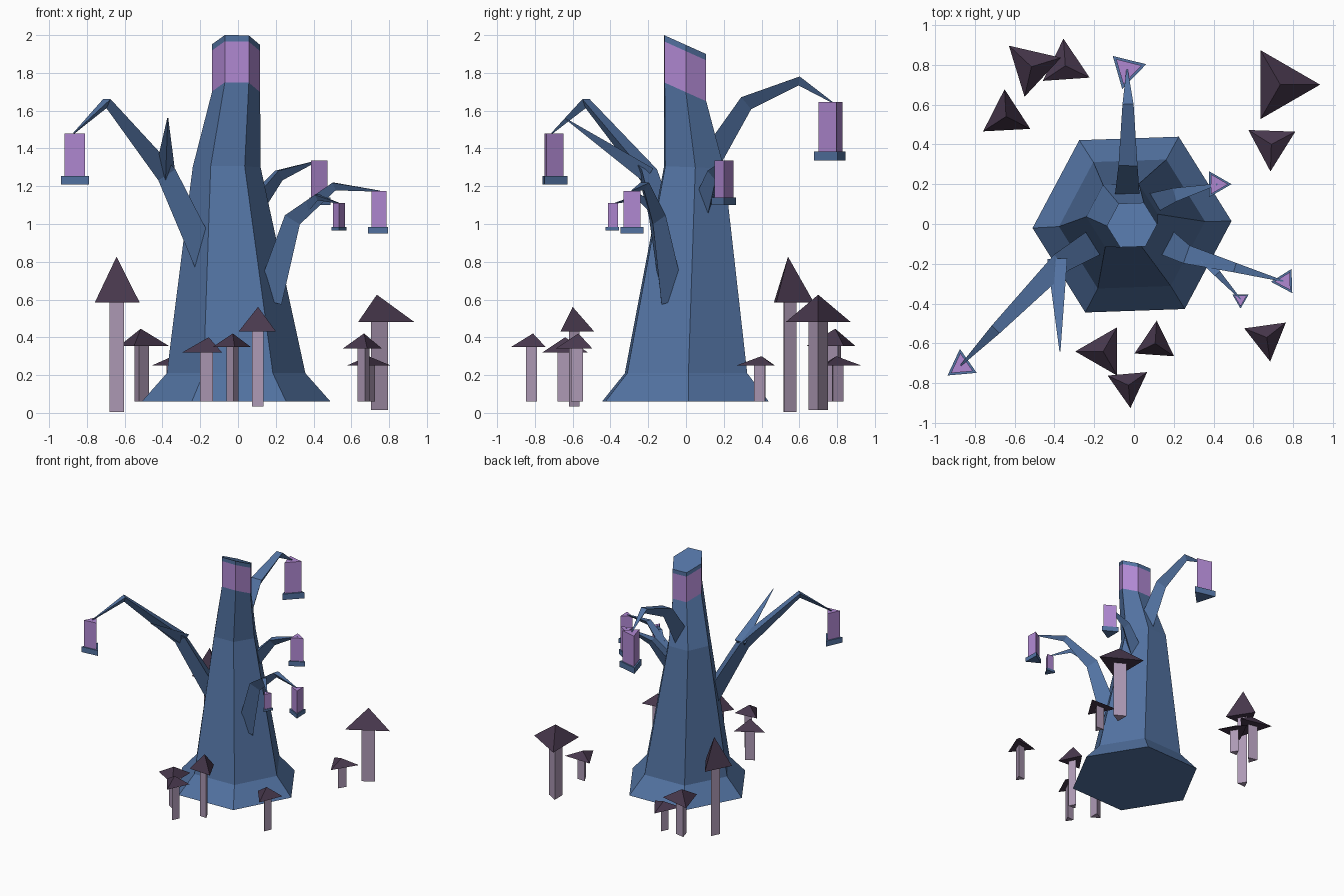
import bpy
from math import sin, cos, radians
from mathutils import Vector

if "Cube" in bpy.data.objects:
    bpy.data.objects.remove(bpy.data.objects["Cube"])


def material(name, rgb):
    m = bpy.data.materials.new(name)
    m.diffuse_color = (*rgb, 1)
    m.use_nodes = True
    m.node_tree.nodes["Principled BSDF"].inputs["Base Color"].default_value = m.diffuse_color
    return m


BARK = material("bark_blue", (0.085, 0.17, 0.36))
GLOW = material("glow_purple", (0.44, 0.25, 0.65))
CAP = material("cap_dark", (0.065, 0.04, 0.075))
STEM = material("stem_pale", (0.42, 0.32, 0.46))


def loft(name, rings, mats, bands=()):
    """Skin equal-sized vertex rings, close both ends; bands use the second material."""
    n = len(rings[0])
    verts = [v for r in rings for v in r]
    faces = [tuple(range(n))[::-1], tuple(range(len(verts) - n, len(verts)))]
    index = [0, 0]
    for k in range(len(rings) - 1):
        for i in range(n):
            j = (i + 1) % n
            faces.append((k * n + i, k * n + j, k * n + n + j, k * n + n + i))
            index.append(1 if k in bands else 0)
    mesh = bpy.data.meshes.new(name)
    mesh.from_pydata(verts, [], faces)
    for m in mats:
        mesh.materials.append(m)
    for p, i in zip(mesh.polygons, index):
        p.material_index = i
    ob = bpy.data.objects.new(name, mesh)
    bpy.context.collection.objects.link(ob)
    return ob


def ring(x, y, z, r, n=3, turn=0, slope=0):
    out = []
    for i in range(n):
        a = radians(turn) + i * radians(360) / n
        out.append((x + r * cos(a), y + r * sin(a), z + slope * r * sin(a)))
    return out


def branch(name, pts, radii):
    """Three-sided tapered limb: flat on top, ridge underneath."""
    pts = [Vector(p) for p in pts]
    rings = []
    for i, (p, r) in enumerate(zip(pts, radii)):
        t = Vector()
        if i > 0:
            t += (p - pts[i - 1]).normalized()
        if i < len(pts) - 1:
            t += (pts[i + 1] - p).normalized()
        t.normalize()
        side = t.cross(Vector((0, 0, 1))).normalized()
        up = side.cross(t)
        rings.append([p - up * r, p + (up * 0.5 + side * 0.87) * r,
                      p + (up * 0.5 - side * 0.87) * r])
    # ring order runs so that the faces point outwards
    loft(name, [r[::-1] for r in rings] if
         (rings[0][1] - rings[0][0]).cross(rings[0][2] - rings[0][0]).dot(pts[1] - pts[0]) < 0
         else rings, [BARK])


def lantern(name, x, y, bottom, ledge, top, r_base, r_body, turn):
    loft(name + "_base", [ring(x, y, bottom, r_base, 3, turn),
                          ring(x, y, ledge, r_base, 3, turn)], [BARK])
    loft(name + "_body", [ring(x, y, ledge, r_body, 3, turn),
                          ring(x, y, top, r_body, 3, turn)], [GLOW])


def mushroom(name, x, y, foot, brim, tip, r_cap, r_stem, turn):
    loft(name + "_stem", [ring(x, y, foot, r_stem, 3, turn),
                          ring(x, y, brim + 0.01, r_stem, 3, turn)], [STEM])
    loft(name + "_cap", [ring(x, y, brim, r_cap, 3, turn),
                         ring(x, y, tip, 0.001, 3, turn)], [CAP])


# hexagonal trunk with flared foot, slanted top and purple band
trunk = [(-0.01, -0.003, 0.06, 0.50, 0), (-0.01, 0, 0.21, 0.367, 0),
         (-0.06, 0.043, 1.30, 0.18, -0.04), (-0.01, -0.005, 1.70, 0.127, -0.45),
         (-0.01, -0.005, 1.917, 0.127, -0.45), (-0.01, -0.005, 1.95, 0.127, -0.45)]
loft("trunk", [ring(x, y, z, r, 6, 2, s) for x, y, z, r, s in trunk], [BARK, GLOW], (3,))

# branches
branch("left_branch", [(-0.16, -0.07, 0.80), (-0.385, -0.21, 1.27),
                       (-0.695, -0.53, 1.645), (-0.87, -0.71, 1.48)],
       [0.085, 0.062, 0.032, 0.004])
branch("left_spike", [(-0.385, -0.19, 1.27), (-0.372, -0.64, 1.56)], [0.058, 0.003])
branch("right_branch", [(0.16, -0.09, 0.60), (0.285, -0.16, 1.03),
                        (0.51, -0.22, 1.205), (0.75, -0.287, 1.175)],
       [0.085, 0.055, 0.028, 0.004])
branch("right_twig", [(0.36, -0.18, 1.09), (0.42, -0.25, 1.145), (0.535, -0.377, 1.11)],
       [0.03, 0.02, 0.003])
branch("back_branch", [(-0.035, 0.10, 1.33), (-0.03, 0.31, 1.65),
                       (-0.03, 0.60, 1.765), (-0.035, 0.775, 1.645)],
       [0.08, 0.055, 0.032, 0.004])
branch("side_branch", [(0.08, 0.10, 1.10), (0.215, 0.15, 1.265), (0.42, 0.20, 1.335)],
       [0.065, 0.04, 0.004])

# hanging three-sided lanterns
lantern("left_lantern", -0.867, -0.712, 1.21, 1.255, 1.48, 0.085, 0.064, 95)
lantern("back_lantern", -0.035, 0.775, 1.335, 1.385, 1.645, 0.100, 0.076, 16)
lantern("side_lantern", 0.415, 0.20, 1.10, 1.14, 1.335, 0.075, 0.058, 0)
lantern("right_lantern", 0.758, -0.288, 0.95, 0.985, 1.175, 0.070, 0.052, 182)
lantern("twig_lantern", 0.535, -0.378, 0.965, 0.985, 1.11, 0.047, 0.036, 270)

# mushrooms around the foot
shrooms = [(0.735, 0.70, 0.015, 0.48, 0.625, 0.200, 0.060, 0),
           (0.69, 0.40, 0.06, 0.25, 0.30, 0.136, 0.040, 268),
           (0.667, -0.57, 0.06, 0.34, 0.42, 0.122, 0.038, 278),
           (-0.155, -0.64, 0.06, 0.32, 0.40, 0.140, 0.045, 180),
           (0.106, -0.60, 0.035, 0.43, 0.56, 0.115, 0.036, 86),
           (-0.028, -0.81, 0.06, 0.35, 0.42, 0.115, 0.037, 275),
           (-0.643, 0.54, 0.005, 0.585, 0.825, 0.137, 0.045, 93),
           (-0.515, 0.79, 0.06, 0.355, 0.445, 0.155, 0.046, 17),
           (-0.345, 0.795, 0.06, 0.25, 0.30, 0.136, 0.040, 94)]
for i, s in enumerate(shrooms):
    mushroom(f"mushroom_{i + 1}", *s)
